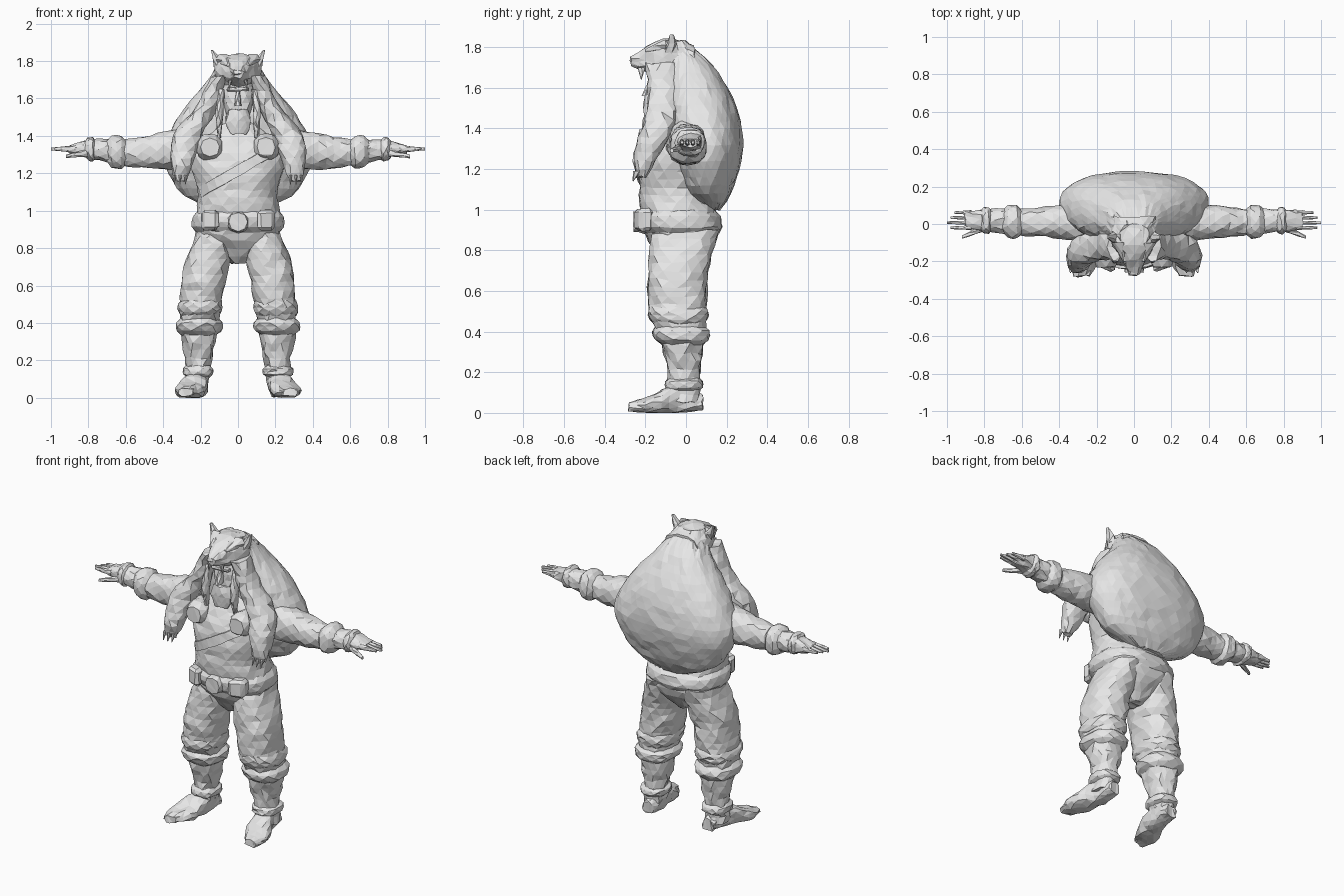
import bpy
import bmesh
import math
import random
from mathutils import Vector

random.seed(4)
cube = bpy.data.objects.get("Cube")
if cube:
    bpy.data.objects.remove(cube, do_unlink=True)

grey = bpy.data.materials.new("plain grey")
grey.use_nodes = True
grey.diffuse_color = (.8, .8, .8, 1)
grey.node_tree.nodes["Principled BSDF"].inputs["Base Color"].default_value = grey.diffuse_color

ROUND = .85  # roundness exponent of every section


def finish(name, bm, rough, mirror=False):
    """Chisel the surface, triangulate it and link the object."""
    for vert in bm.verts:
        vert.co += Vector([random.uniform(-rough, rough) for _ in range(3)])
        vert.co.z = max(vert.co.z, 0)
        if mirror:
            vert.co.x = -vert.co.x
    bmesh.ops.triangulate(bm, faces=bm.faces[:])
    bmesh.ops.recalc_face_normals(bm, faces=bm.faces[:])
    mesh = bpy.data.meshes.new(name)
    bm.to_mesh(mesh)
    bm.free()
    mesh.materials.append(grey)
    bpy.context.collection.objects.link(bpy.data.objects.new(name, mesh))


def sample(rings, t):
    """Smoothly blend the rings (position, centre u, centre v, radius u, radius v) at t."""
    last = len(rings) - 1
    index = max(k for k in range(last) if rings[k][0] <= t)

    def slope(k):
        before, after = Vector(rings[max(k - 1, 0)]), Vector(rings[min(k + 1, last)])
        return (after - before) / (after[0] - before[0])

    start, end = Vector(rings[index]), Vector(rings[index + 1])
    length = end[0] - start[0]
    f = (t - start[0]) / length
    g = 1 - f
    return (start * (1 + 2 * f) * g * g + end * (1 + 2 * g) * f * f
            + (slope(index) * g - slope(index + 1) * f) * length * f * g)


def bend(value):
    return math.copysign(abs(value) ** ROUND, value)


def skin_loops(bm, loops):
    """Bridge a row of vertex loops and close both ends."""
    count = len(loops[0])
    for a, b in zip(loops, loops[1:]):
        for i in range(count):
            bm.faces.new((a[i - 1], a[i], b[i], b[i - 1]))
    bm.faces.new(loops[0])
    bm.faces.new(loops[-1])


def loft(name, axis, rings, sides=12, rough=.006, spacing=.04, mirror=False):
    """Skin rounded sections along an axis."""
    first, span = rings[0][0], rings[-1][0] - rings[0][0]
    rows = max(1, round(span / spacing))
    bm = bmesh.new()
    loops = []
    for row in range(rows + 1):
        t, u, v, ru, rv = sample(rings, first + span * row / rows)
        loop = []
        for i in range(sides):
            angle = math.tau * (i + row % 2 / 2) / sides
            a, b = u + ru * bend(math.cos(angle)), v + rv * bend(math.sin(angle))
            loop.append(bm.verts.new({"x": (t, a, b), "y": (a, t, b), "z": (a, b, t)}[axis]))
        loops.append(loop)
    skin_loops(bm, loops)
    finish(name, bm, rough, mirror)


def band(name, axis, limb, at, height, swell, sides=12, mirror=False):
    """Raised band that follows a limb or the torso."""
    rings = []
    for offset, grow in ((-.5, -.2), (-.3, 1), (.3, 1), (.5, -.2)):
        ring = sample(limb, at + offset * height)
        ring[3] += swell * grow
        ring[4] += swell * grow
        rings.append(ring)
    loft(name, axis, rings, sides, rough=.004, spacing=height / 4, mirror=mirror)


def block(name, centre, size, slant=0, mirror=False):
    """Chamfered box, slanted backwards along x."""
    bm = bmesh.new()
    bmesh.ops.create_cube(bm, size=1)
    bmesh.ops.scale(bm, vec=size, verts=bm.verts)
    bmesh.ops.bevel(bm, geom=bm.edges[:], offset=min(size) / 4, segments=1, affect="EDGES")
    for vert in bm.verts:
        vert.co += Vector(centre) + Vector((0, slant * vert.co.x, 0))
    finish(name, bm, .003, mirror)


# Torso and belt with round buckle
torso = [(.72, 0, -.02, .04, .07), (.87, 0, -.02, .22, .18), (1.1, 0, -.05, .21, .18),
         (1.3, 0, -.03, .25, .18), (1.5, 0, 0, .1, .1)]
loft("torso", "z", torso, sides=20)
band("belt", "z", torso, at=.94, height=.11, swell=.015, sides=20)
loft("belt_buckle", "y", [(-.26, 0, .94, .05, .05), (-.2, 0, .94, .06, .06)], sides=8, rough=.002)

# Diagonal chest strap that follows the torso
bm = bmesh.new()
loops = []
for step in range(11):
    f = step / 10
    loop = []
    for lift, out in ((-1, -1), (-1, 1), (1, 1), (1, -1)):
        x, z = -.2 + .4 * f - .01 * lift, 1.1 + .23 * f + .025 * lift
        _, _, middle, width, depth = sample(torso, z)
        cosine = min(abs(x) / width, 1) ** (1 / ROUND)
        y = middle - depth * bend(math.sqrt(1 - cosine ** 2)) - .015 * out
        loop.append(bm.verts.new((x, y, z)))
    loops.append(loop)
skin_loops(bm, loops)
finish("chest_strap", bm, .003)

# Fur cape: a broad hump on the back that narrows to a hood
loft("fur_cape", "z", [(1, 0, .13, .1, .04), (1.04, 0, .12, .21, .08), (1.1, 0, .11, .31, .12),
                       (1.3, 0, .1, .4, .18), (1.5, 0, .07, .32, .18), (1.7, 0, .02, .16, .12),
                       (1.83, 0, -.06, .08, .06)], sides=36, rough=.004)

# Beast head on the hood
loft("beast_head", "y", [(-.27, 0, 1.73, .03, .02), (-.18, 0, 1.74, .07, .07),
                         (-.1, 0, 1.75, .12, .09), (.04, 0, 1.73, .12, .08)], sides=14)
block("beast_nose", (0, -.26, 1.74), (.05, .03, .03))

# Face with brow, nose and beard
loft("face", "z", [(1.45, 0, -.1, .05, .06), (1.6, 0, -.1, .08, .07), (1.7, 0, -.08, .08, .07)])
loft("nose", "z", [(1.56, 0, -.19, .02, .03), (1.64, 0, -.16, .01, .02)], sides=6, rough=.002)
loft("beard", "z", [(1.41, 0, -.16, .04, .03), (1.47, 0, -.15, .07, .05),
                    (1.54, 0, -.15, .05, .04)], spacing=.03)
block("brow", (0, -.17, 1.65), (.12, .03, .02))

arm = [(.2, 0, 1.34, .1, .11), (.4, .01, 1.32, .09, .1), (.6, .01, 1.31, .07, .07),
       (.8, .02, 1.33, .06, .05), (.9, .02, 1.33, .05, .02)]
leg = [(.05, .22, -.01, .06, .08), (.2, .21, -.01, .07, .08), (.36, .21, -.02, .1, .11),
       (.5, .2, -.04, .11, .14), (.7, .17, -.04, .12, .15), (.9, .12, 0, .1, .16)]

for side, flip in (("left", False), ("right", True)):
    def part(name, axis, rings, **options):
        loft(f"{side}_{name}", axis, rings, mirror=flip, **options)

    def wrap(name, axis, limb, **options):
        band(f"{side}_{name}", axis, limb, mirror=flip, **options)

    def spike(name, axis, rings):
        part(name, axis, rings, sides=6, rough=.001)

    # Ear, eye ridge and fang
    spike("ear", "z", [(1.77, .09, -.07, .04, .04), (1.86, .14, -.07, .005, .01)])
    spike("eye_ridge", "y", [(-.2, .05, 1.78, .01, .01), (-.1, .08, 1.81, .04, .03)])
    spike("fang", "z", [(1.64, .05, -.22, .002, .002), (1.7, .04, -.22, .01, .02)])

    # Pelt foreleg over the shoulder, with clawed paw, and a hair braid
    part("pelt_drape", "z", [(1.16, .31, -.22, .03, .02), (1.25, .3, -.2, .06, .06),
                             (1.4, .27, -.14, .08, .08), (1.55, .17, -.11, .06, .08),
                             (1.72, .1, -.12, .04, .08)], sides=10)
    for toe in (-1, 0, 1):
        x = .31 + .03 * toe
        spike("claw", "z", [(1.14, x, -.26, .002, .002), (1.19, x, -.24, .01, .02)])
    part("hair_braid", "z", [(1.39, .1, -.17, .01, .01), (1.5, .1, -.18, .02, .03),
                             (1.65, .09, -.14, .02, .04)], sides=7, rough=.004)

    # Chest plate and belt pouch
    part("chest_plate", "y", [(-.23, .15, 1.34, .05, .05), (-.2, .15, 1.34, .07, .07),
                              (-.1, .16, 1.34, .07, .07)], sides=8, rough=.003)
    block(f"{side}_belt_pouch", (.15, -.21, .95), (.09, .07, .11), slant=.4, mirror=flip)

    # Arm with wraps, fingers and thumb
    part("arm", "x", arm)
    wrap("forearm_wrap", "x", arm, at=.65, height=.1, swell=.02)
    wrap("wrist_band", "x", arm, at=.79, height=.05, swell=.01)
    for finger in range(4):
        y, tip = -.02 + .027 * finger, 1 - .02 * abs(finger - 1)
        spike("finger", "x", [(.87, y, 1.33, .013, .02), (tip, y, 1.33, .007, .008)])
    spike("thumb", "x", [(.8, -.02, 1.31, .02, .02), (.92, -.07, 1.29, .01, .01)])

    # Leg with folds and wraps, and a boot whose toes turn out
    part("leg", "z", leg, sides=14, rough=.008)
    wrap("knee_fold", "z", leg, at=.48, height=.08, swell=.01)
    wrap("boot_cuff", "z", leg, at=.38, height=.09, swell=.02)
    wrap("ankle_wrap", "z", leg, at=.14, height=.06, swell=.015)
    part("boot_foot", "y", [(-.28, .28, .03, .04, .02), (-.18, .26, .04, .08, .04),
                            (-.05, .22, .07, .06, .07), (.08, .21, .05, .04, .04)])
